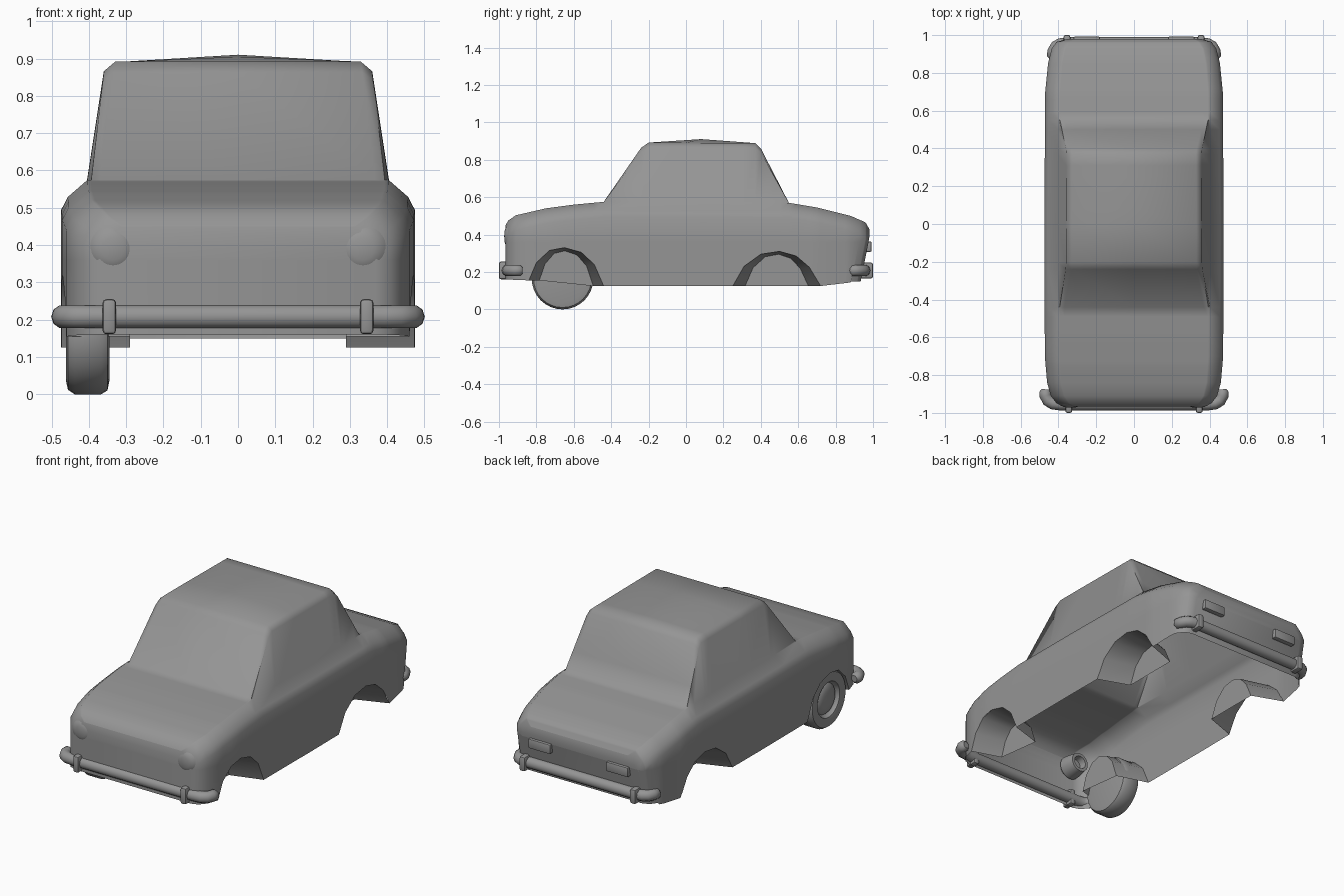
import bpy
import bmesh
import math
from mathutils import Vector

default_cube = bpy.data.objects.get("Cube")
if default_cube:
    bpy.data.objects.remove(default_cube, do_unlink=True)

# Single grey paint
paint = bpy.data.materials.new("plain_grey")
paint.use_nodes = True
grey = (0.3, 0.3, 0.3, 1)
paint.diffuse_color = grey
paint.node_tree.nodes["Principled BSDF"].inputs["Base Color"].default_value = grey


def add_object(name, data, angle=50):
    """Link new data as an object, colour it and smooth it."""
    obj = bpy.data.objects.new(name, data)
    bpy.context.collection.objects.link(obj)
    data.materials.append(paint)
    bpy.ops.object.select_all(action="DESELECT")
    obj.select_set(True)
    bpy.context.view_layer.objects.active = obj
    if obj.type == "CURVE":
        bpy.ops.object.convert(target="MESH")
    bpy.ops.object.shade_smooth_by_angle(angle=math.radians(angle))
    return obj


def finish(name, bm, angle=50):
    """Turn a bmesh into an object."""
    bmesh.ops.recalc_face_normals(bm, faces=bm.faces[:])
    mesh = bpy.data.meshes.new(name)
    bm.to_mesh(mesh)
    bm.free()
    return add_object(name, mesh, angle)


def table(points, y):
    """Straight-line interpolation through (y, value) pairs."""
    if y <= points[0][0]:
        return points[0][1]
    for (a, va), (b, vb) in zip(points, points[1:]):
        if y <= b:
            return va + (vb - va) * (y - a) / (b - a)
    return points[-1][1]


def bridge(bm, row_a, row_b):
    """Quads between two rows of vertices."""
    for i in range(len(row_a) - 1):
        bm.faces.new((row_a[i], row_a[i + 1], row_b[i + 1], row_b[i]))


def lathe(name, profile, axis, centre, steps=32):
    """Spin (radius, distance along axis) points around the x or y axis."""
    bm = bmesh.new()
    vec = Vector((1, 0, 0)) if axis == "x" else Vector((0, 1, 0))
    verts = [bm.verts.new(vec * d + Vector((0, 0, -r))) for r, d in profile]
    edges = [bm.edges.new(pair) for pair in zip(verts, verts[1:])]
    bmesh.ops.spin(bm, geom=verts + edges, cent=(0, 0, 0), axis=vec,
                   angle=math.tau, steps=steps, use_duplicate=False)
    bmesh.ops.remove_doubles(bm, verts=bm.verts[:], dist=0.0005)
    bmesh.ops.translate(bm, verts=bm.verts[:], vec=centre)
    return finish(name, bm, 40)


def box(name, centre, size, bevel):
    bm = bmesh.new()
    bmesh.ops.create_cube(bm, size=1)
    bmesh.ops.scale(bm, verts=bm.verts[:], vec=size)
    bmesh.ops.bevel(bm, geom=bm.edges[:], offset=bevel, segments=2,
                    profile=0.5, affect="EDGES")
    bmesh.ops.translate(bm, verts=bm.verts[:], vec=centre)
    return finish(name, bm, 40)


# Body guide lines along the length
front_arch = [(-.84, .155), (-.8, .25), (-.73, .315), (-.65, .33),
              (-.56, .305), (-.49, .24), (-.44, .125)]
rear_arch = [(.25, .125), (.31, .23), (.4, .295), (.5, .31),
             (.59, .285), (.66, .225), (.72, .125)]
bottom = [(-.965, .16)] + front_arch + rear_arch + [(.93, .15), (.98, .15)]
belt = [(-.965, .45), (-.95, .475), (-.91, .503), (-.75, .54), (-.6, .56),
        (-.44, .575), (.55, .57), (.7, .545), (.88, .5), (.96, .465), (.98, .43)]
width = [(-.965, .37), (-.95, .41), (-.91, .44), (-.84, .46), (-.7, .472),
         (0, .475), (.7, .47), (.85, .455), (.93, .435), (.965, .41), (.98, .37)]
cabin = [(-.44, 0), (-.24, .29), (-.2, .318), (.37, .318), (.4, .29), (.55, 0)]
roof_peak = [(-.2, 0), (.08, .02), (.37, 0)]


def section(y):
    """Cross-section from the +x sill over the top to the -x sill."""
    w, b, h = table(width, y), table(belt, y), table(cabin, y)
    s, t = w / .475, h / .318
    half = [(w, table(bottom, y)), (w, .36), (w, b - .08), (w - .018, b - .045),
            (.405 * s, b), ((.395 - .035 * t) * s, b + .92 * h),
            ((.37 - .04 * t) * s, b + h), (0, b + h + table(roof_peak, y))]
    ring = half + [(-x, z) for x, z in reversed(half[:-1])]
    lean = .2 if y > .9 else 0
    return [(x, y - lean * max(0, .38 - z), z) for x, z in ring]


# Body shell with open underside
stations = sorted({y for guide in (bottom, belt, width, cabin, roof_peak)
                   for y, _ in guide})
bm = bmesh.new()
rows = [[bm.verts.new(p) for p in section(y)] for y in stations]
for row_a, row_b in zip(rows, rows[1:]):
    bridge(bm, row_a, row_b)
for row in (rows[0], rows[-1]):
    half_count = len(row) // 2
    left_half = row[:half_count]
    right_half = row[:half_count:-1]
    bridge(bm, left_half, right_half)
    bm.faces.new((row[half_count - 1], row[half_count], row[half_count + 1]))
finish("body_shell", bm, 55)

# Wheel wells
for place, arch in (("front", front_arch), ("rear", rear_arch)):
    middle = (arch[0][0] + arch[-1][0]) / 2
    for side_name, side in (("left", 1), ("right", -1)):
        bm = bmesh.new()
        outer = [bm.verts.new((side * table(width, y), y, z)) for y, z in arch]
        inner = [bm.verts.new((side * .29, middle + (y - middle) * .72,
                               z - .1 * max(0, z - .16))) for y, z in arch]
        bridge(bm, outer, inner)
        bm.faces.new(inner)
        finish(f"{place}_{side_name}_wheel_well", bm, 45)

# Single front wheel with hub cap
lathe("front_right_wheel",
      [(0, -.452), (.05, -.45), (.08, -.44), (.088, -.432), (.096, -.44),
       (.102, -.454), (.13, -.461), (.153, -.456), (.165, -.438),
       (.165, -.367), (.155, -.35), (.13, -.345), (0, -.345)],
      "x", (0, -.66, .165))

# Headlights with hollow backs
for side_name, side in (("left", 1), ("right", -1)):
    lathe(f"{side_name}_headlight",
          [(0, -.972), (.03, -.97), (.053, -.962), (.067, -.948), (.067, -.935),
           (.055, -.86), (.038, -.86), (.033, -.9), (0, -.9)],
          "y", (side * .335, 0, .39))
    box(f"{side_name}_tail_light", (side * .25, .975, .335), (.14, .034, .055), .006)


def bumper(name, half_path):
    """Round bar bent around the corners, with softened ends."""
    path = half_path + [(-x, y) for x, y in reversed(half_path)]
    curve = bpy.data.curves.new(name, "CURVE")
    curve.dimensions = "3D"
    curve.bevel_depth = .032
    curve.bevel_resolution = 3
    curve.use_fill_caps = True
    spline = curve.splines.new("POLY")
    spline.points.add(len(path) - 1)
    for i, (point, (x, y)) in enumerate(zip(spline.points, path)):
        point.co = (x, y, .208, 1)
        point.radius = .6 if i in (0, len(path) - 1) else 1
    add_object(name, curve)


# Bumpers and their upright guards
bumper("front_bumper", [(.468, -.875), (.469, -.888), (.468, -.91),
                        (.455, -.935), (.43, -.95), (.39, -.955)])
bumper("rear_bumper", [(.43, .875), (.43, .888), (.426, .915),
                       (.412, .94), (.39, .952), (.35, .957)])
for side_name, side in (("left", 1), ("right", -1)):
    box(f"front_{side_name}_bumper_guard", (side * .345, -.965, .208),
        (.036, .07, .094), .01)
    box(f"rear_{side_name}_bumper_guard", (side * .355, .965, .208),
        (.036, .07, .084), .01)
